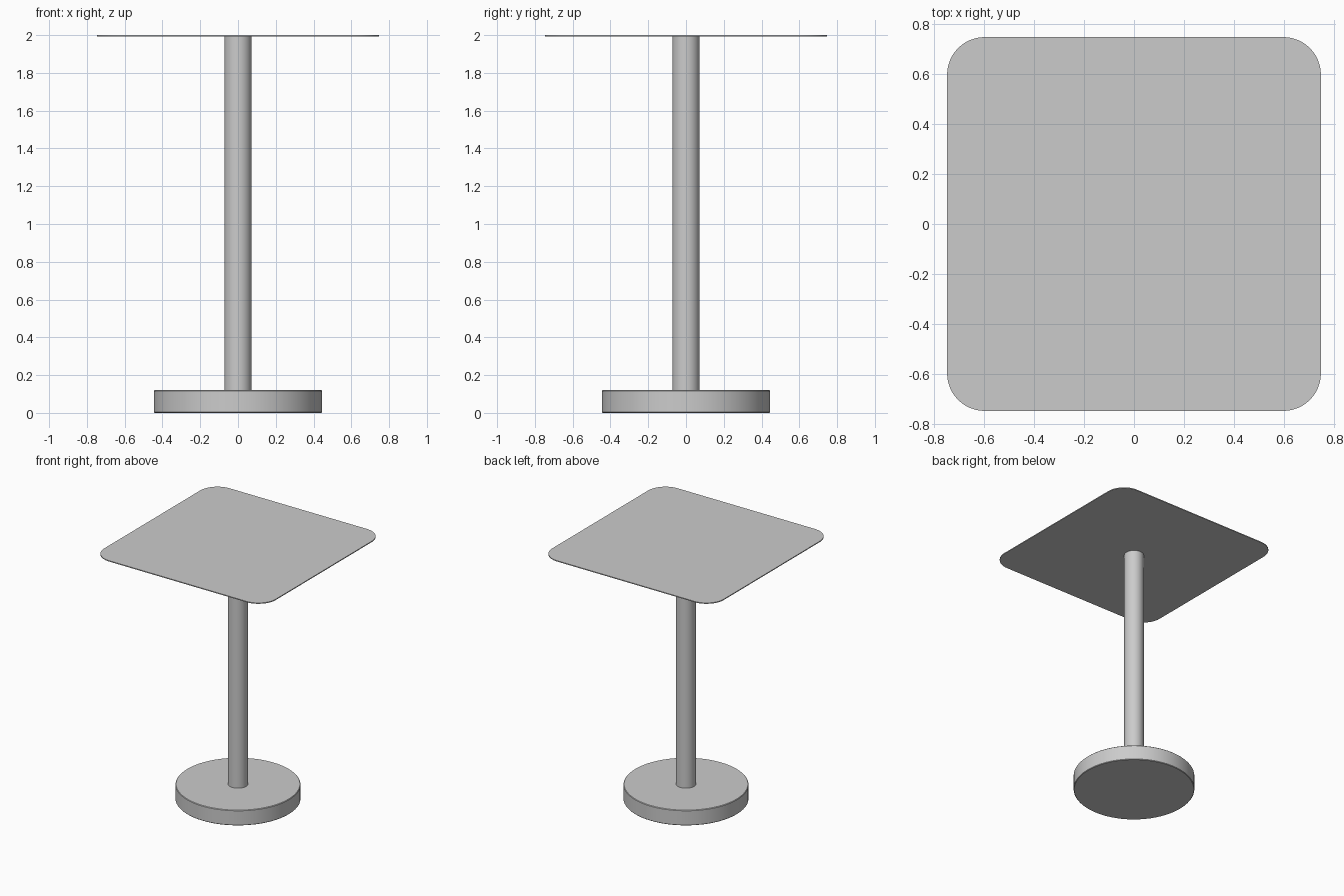
import bpy
import bmesh
from math import cos, sin, pi, radians

cube = bpy.data.objects.get("Cube")
if cube:
    bpy.data.objects.remove(cube, do_unlink=True)

# Single grey finish
grey = bpy.data.materials.new("light grey")
grey.use_nodes = True
colour = (0.6, 0.6, 0.6, 1)
grey.diffuse_color = colour
grey.node_tree.nodes["Principled BSDF"].inputs["Base Color"].default_value = colour


def prism(name, outline, bottom, top, bevel=0):
    """Extrude a closed outline upwards, optionally softening its rims."""
    bm = bmesh.new()
    face = bm.faces.new([bm.verts.new((x, y, bottom)) for x, y in outline])
    result = bmesh.ops.extrude_face_region(bm, geom=[face])
    verts = [v for v in result["geom"] if isinstance(v, bmesh.types.BMVert)]
    bmesh.ops.translate(bm, verts=verts, vec=(0, 0, top - bottom))
    bmesh.ops.recalc_face_normals(bm, faces=bm.faces)
    if bevel:
        rims = [e for e in bm.edges if abs(e.verts[0].co.z - e.verts[1].co.z) < 1e-5]
        bmesh.ops.bevel(bm, geom=rims, offset=bevel, segments=1, affect="EDGES")
    mesh = bpy.data.meshes.new(name)
    bm.to_mesh(mesh)
    bm.free()
    mesh.materials.append(grey)
    obj = bpy.data.objects.new(name, mesh)
    bpy.context.collection.objects.link(obj)
    bpy.ops.object.select_all(action="DESELECT")
    obj.select_set(True)
    bpy.context.view_layer.objects.active = obj
    bpy.ops.object.shade_smooth_by_angle(angle=radians(30))
    return obj


def circle(radius, sides):
    return [(radius * cos(2 * pi * i / sides), radius * sin(2 * pi * i / sides))
            for i in range(sides)]


def rounded_square(half, radius, steps):
    inner = half - radius
    points = []
    for corner, (sx, sy) in enumerate([(1, 1), (-1, 1), (-1, -1), (1, -1)]):
        for i in range(steps + 1):
            a = pi / 2 * (corner + i / steps)
            points.append((sx * inner + radius * cos(a), sy * inner + radius * sin(a)))
    return points


# Round foot, central column and thin rounded top
prism("base", circle(0.445, 64), 0, 0.12, bevel=0.004)
prism("column", circle(0.072, 48), 0.11, 1.996)
prism("table_top", rounded_square(0.746, 0.15, 12), 1.993, 2)
